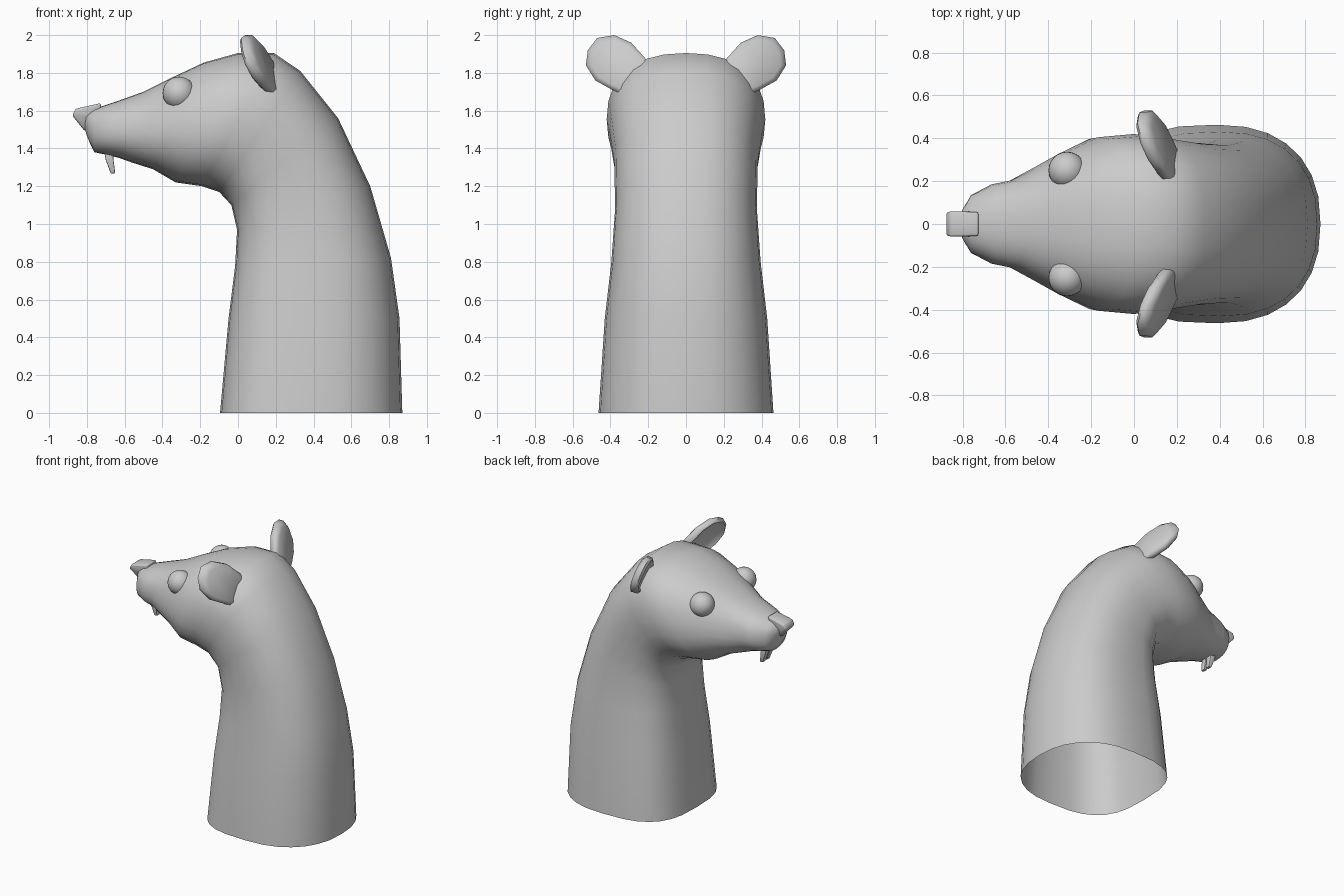
import bpy, bmesh, math
from mathutils import Vector

if "Cube" in bpy.data.objects:
    bpy.data.objects.remove(bpy.data.objects["Cube"])


def make(name, verts, faces, smooth=True, bevel=0.0, angle=60):
    me = bpy.data.meshes.new(name)
    bm = bmesh.new()
    vs = [bm.verts.new(v) for v in verts]
    for f in faces:
        bm.faces.new([vs[i] for i in f])
    bmesh.ops.recalc_face_normals(bm, faces=bm.faces)
    if bevel:
        bmesh.ops.bevel(bm, geom=bm.edges[:], offset=bevel, segments=2,
                        profile=0.5, affect='EDGES')
    bm.to_mesh(me)
    bm.free()
    ob = bpy.data.objects.new(name, me)
    bpy.context.collection.objects.link(ob)
    bpy.ops.object.select_all(action='DESELECT')
    ob.select_set(True)
    bpy.context.view_layer.objects.active = ob
    if smooth:
        bpy.ops.object.shade_smooth_by_angle(angle=math.radians(angle))
    return ob


def loft(rings, cap_start=False, cap_end=False):
    n = len(rings[0])
    verts = [v for r in rings for v in r]
    faces = [(k * n + i, k * n + (i + 1) % n, (k + 1) * n + (i + 1) % n, (k + 1) * n + i)
             for k in range(len(rings) - 1) for i in range(n)]
    if cap_start:
        faces.append(tuple(range(n))[::-1])
    if cap_end:
        faces.append(tuple(range(len(verts) - n, len(verts))))
    return verts, faces


# Neck and head: back/top point, front/bottom point, half width, front squareness
sections = [
    (.87, 0, -.095, 0, .463, 3.0),
    (.855, .5, -.05, .5, .43, 3.0),
    (.81, .82, -.015, .78, .395, 3.0),
    (.70, 1.2, -.005, .97, .375, 2.8),
    (.53, 1.56, -.035, 1.10, .38, 2.5),
    (.33, 1.81, -.10, 1.17, .405, 2.3),
    (.19, 1.905, -.19, 1.20, .42, 2.3),
    (.0, 1.905, -.33, 1.22, .405, 2.3),
    (-.18, 1.855, -.45, 1.29, .335, 2.3),
    (-.35, 1.775, -.56, 1.325, .26, 2.3),
    (-.50, 1.70, -.63, 1.35, .205, 2.3),
    (-.64, 1.65, -.69, 1.365, .185, 2.3),
    (-.76, 1.61, -.76, 1.38, .135, 2.3),
    (-.805, 1.58, -.785, 1.43, .075, 2.2),
    (-.815, 1.54, -.805, 1.48, .03, 2.0),
]


def section(bx, bz, fx, fz, w, nf, seg=28):
    c = Vector(((bx + fx) / 2, 0, (bz + fz) / 2))
    half = Vector(((bx - fx) / 2, 0, (bz - fz) / 2))
    pts = []
    for i in range(seg):
        a = 2 * math.pi * i / seg
        ca, sa = math.cos(a), math.sin(a)
        e = 2 / (nf if ca < 0 else 2.35)
        u = math.copysign(abs(ca) ** e, ca)
        v = math.copysign(abs(sa) ** e, sa)
        pts.append(c + half * u + Vector((0, w * v, 0)))
    return pts


make("neck_and_head", *loft([section(*s) for s in sections], cap_end=True))

# Ear outline in the y-z plane
ear = [(.20, 1.86), (.29, 1.96), (.38, 2.0), (.47, 1.985), (.52, 1.92), (.53, 1.84),
       (.48, 1.76), (.39, 1.71), (.32, 1.68), (.24, 1.74)]
cy, cz = .37, 1.85


def ear_ring(side, scale, dx):
    pts = []
    for y, z in ear:
        y, z = cy + (y - cy) * scale, cz + (z - cz) * scale
        pts.append((.112 - .35 * (z - cz) - .3 * (y - cy) + dx, side * y, z))
    return pts


for side, label in ((1, "left"), (-1, "right")):
    # Ear: rounded disc with a shallow cup on the front
    rings = [ear_ring(side, s, d) for s, d in
             ((.66, -.015), (.86, -.035), (1, -.018), (1, .018), (.82, .037))]
    make("ear_" + label, *loft(rings, True, True))

    # Eye
    bpy.ops.mesh.primitive_uv_sphere_add(segments=24, ring_count=14, radius=.087,
                                         location=(-.312, side * .25, 1.693))
    bpy.context.object.name = "eye_" + label
    bpy.ops.object.shade_smooth()

    # Front tooth
    def tooth_ring(x, z, w, d):
        y = side * .026
        return [(x - d, y - w, z), (x + d, y - w, z), (x + d, y + w, z), (x - d, y + w, z)]
    make("tooth_" + label, *loft([tooth_ring(-.69, 1.42, .022, .024),
                                  tooth_ring(-.68, 1.34, .022, .021),
                                  tooth_ring(-.662, 1.268, .018, .012)], True, True),
         bevel=.005, angle=40)

# Nose: wedge narrowing downwards
nose = [(-.878, 1.575, .058), (-.86, 1.61, .06), (-.725, 1.64, .058),
        (-.73, 1.55, .045), (-.81, 1.49, .022)]
make("nose", *loft([[(x, -w, z) for x, z, w in nose], [(x, w, z) for x, z, w in nose]],
                   True, True), bevel=.011)
